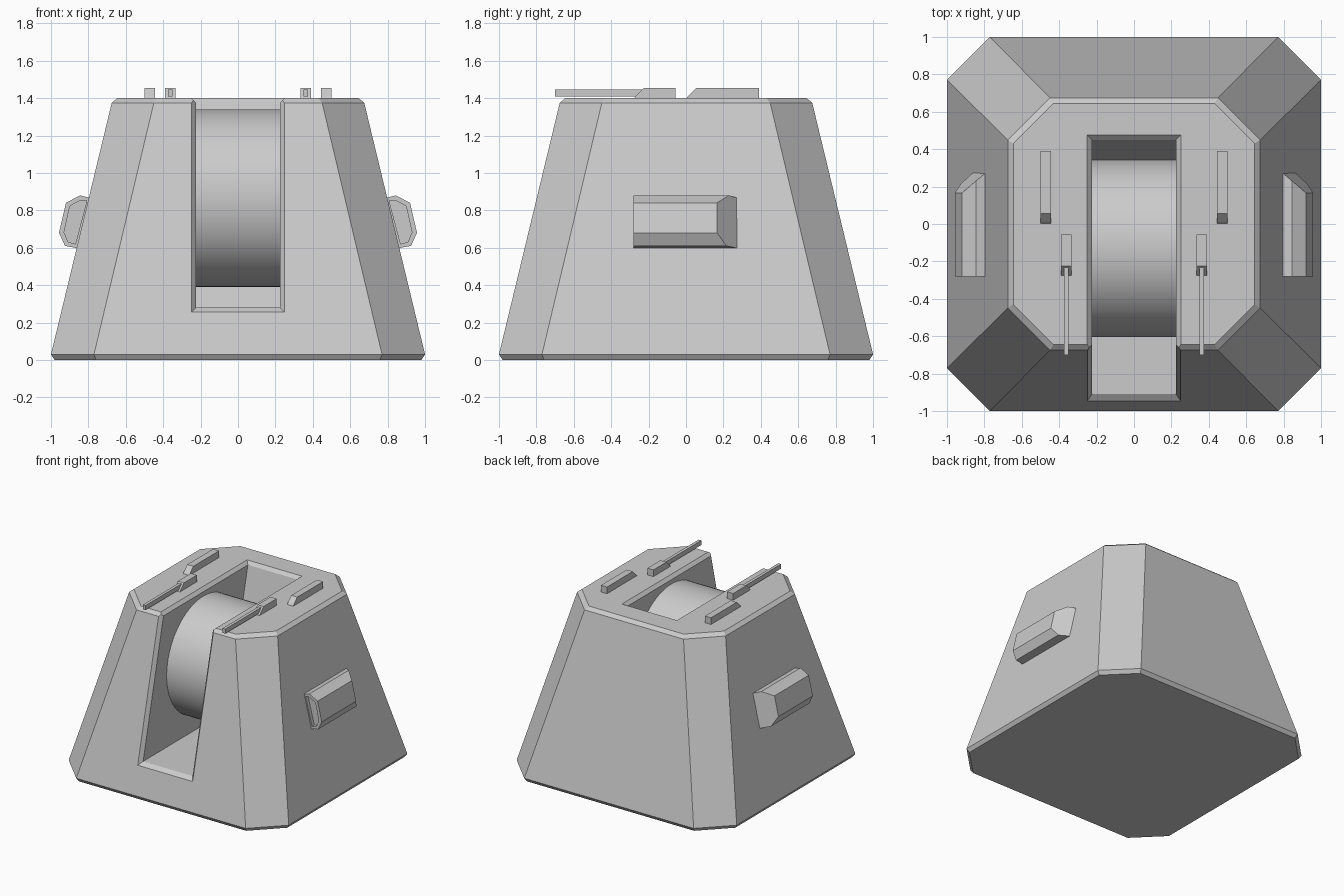
import bpy, bmesh, math

if "Cube" in bpy.data.objects:
    bpy.data.objects.remove(bpy.data.objects["Cube"])


def make(name, verts, faces):
    mesh = bpy.data.meshes.new(name)
    mesh.from_pydata(verts, [], faces)
    bm = bmesh.new()
    bm.from_mesh(mesh)
    bmesh.ops.recalc_face_normals(bm, faces=bm.faces)
    bm.to_mesh(mesh)
    bm.free()
    ob = bpy.data.objects.new(name, mesh)
    bpy.context.collection.objects.link(ob)
    return ob


def loft(name, rings):
    """Closed solid through rings with equal point counts."""
    n = len(rings[0])
    verts = [p for r in rings for p in r]
    faces = [list(range(n)), list(range(len(verts) - n, len(verts)))]
    for k in range(len(rings) - 1):
        for i in range(n):
            j = (i + 1) % n
            faces.append([k * n + i, k * n + j, (k + 1) * n + j, (k + 1) * n + i])
    return make(name, verts, faces)


def prism_x(name, profile, x0, x1):
    return loft(name, [[(x, y, z) for y, z in profile] for x in (x0, x1)])


def octagon(h, c, z):
    return [(h, -c, z), (h, c, z), (c, h, z), (-c, h, z),
            (-h, c, z), (-h, -c, z), (-c, -h, z), (c, -h, z)]


def activate(ob):
    bpy.ops.object.select_all(action='DESELECT')
    ob.select_set(True)
    bpy.context.view_layer.objects.active = ob


# Tapered octagonal body with thin bevels at base and roof
SLOPE = 0.325 / 1.35
body = loft("armoured_body", [octagon(0.98, 0.76, 0), octagon(1.0, 0.77, 0.03),
                              octagon(0.675, 0.45, 1.375), octagon(0.645, 0.43, 1.40)])

# Slot cutter: deep slot plus flared rim, open to the front and roof
deep = (0.45 - SLOPE * 1.095, 0.28)
inner = [(-0.91, 0.28), (-0.91 + SLOPE * 1.095, 1.375), (0.45, 1.375)]
outer = [(-1.03 + SLOPE * 0.2, 0.23), (-1.03 + SLOPE * 1.395, 1.425), (0.50, 1.425)]
verts = []
for s in (-1, 1):
    verts += [(s * 0.225, *p) for p in [deep] + inner]
    verts += [(s * 0.275, *p) for p in outer]
faces = [[b + i for i in f] for b in (0, 7)
         for f in ((0, 1, 2, 3), (1, 2, 5, 4), (2, 3, 6, 5))]
faces += [[a, b, b + 7, a + 7] for a, b in ((0, 1), (0, 3), (1, 4), (3, 6), (4, 5), (5, 6))]
cutter = make("slot_cutter", verts, faces)
cutter.hide_render = True
mod = body.modifiers.new("slot", 'BOOLEAN')
mod.operation = 'DIFFERENCE'
mod.solver = 'EXACT'
mod.object = cutter
activate(body)
bpy.ops.object.modifier_apply(modifier=mod.name)
bpy.data.objects.remove(cutter)

# Drum inside the slot
bpy.ops.mesh.primitive_cylinder_add(vertices=64, radius=0.475, depth=0.45,
                                    location=(0, -0.13, 0.865),
                                    rotation=(0, math.pi / 2, 0))
drum = bpy.context.object
drum.name = "drum"
bpy.ops.object.shade_smooth_by_angle(angle=math.radians(35))

# Side pod section (x, z), roof block and rod profiles (y, z)
pod = [(0.785, 0.865), (0.845, 0.88), (0.92, 0.84), (0.957, 0.68), (0.925, 0.61), (0.855, 0.597)]


def wedge(y0, y1):
    return [(y0, 1.395), (y0 + 0.01, 1.41), (y0 + 0.055, 1.455), (y1, 1.455), (y1, 1.395)]


for side, s in (("left", -1), ("right", 1)):
    # Side pod: square recessed front, slanted back
    back = [0.28 - max(0, x - (1 - SLOPE * (z - 0.03))) for x, z in pod]
    ob = loft(side + "_pod", [[(s * x, -0.28, z) for x, z in pod],
                              [(s * x, y, z) for (x, z), y in zip(pod, back)]])
    bm = bmesh.new()
    bm.from_mesh(ob.data)
    front = min(bm.faces, key=lambda f: f.calc_center_median().y)
    bmesh.ops.inset_region(bm, faces=[front], thickness=0.027)
    bmesh.ops.translate(bm, verts=bmesh.ops.extrude_discrete_faces(
        bm, faces=[front])["faces"][0].verts, vec=(0, 0.03, 0))
    bm.to_mesh(ob.data)
    bm.free()
    # Rear roof block, front roof block and the rod it holds
    prism_x(side + "_rear_block", wedge(0.0, 0.39), s * 0.445, s * 0.50)
    prism_x(side + "_front_block", wedge(-0.28, -0.055), s * 0.335, s * 0.39)
    prism_x(side + "_rod", [(-0.70, 1.41), (-0.70, 1.447), (-0.20, 1.447), (-0.20, 1.41)],
            s * 0.35, s * 0.375)
